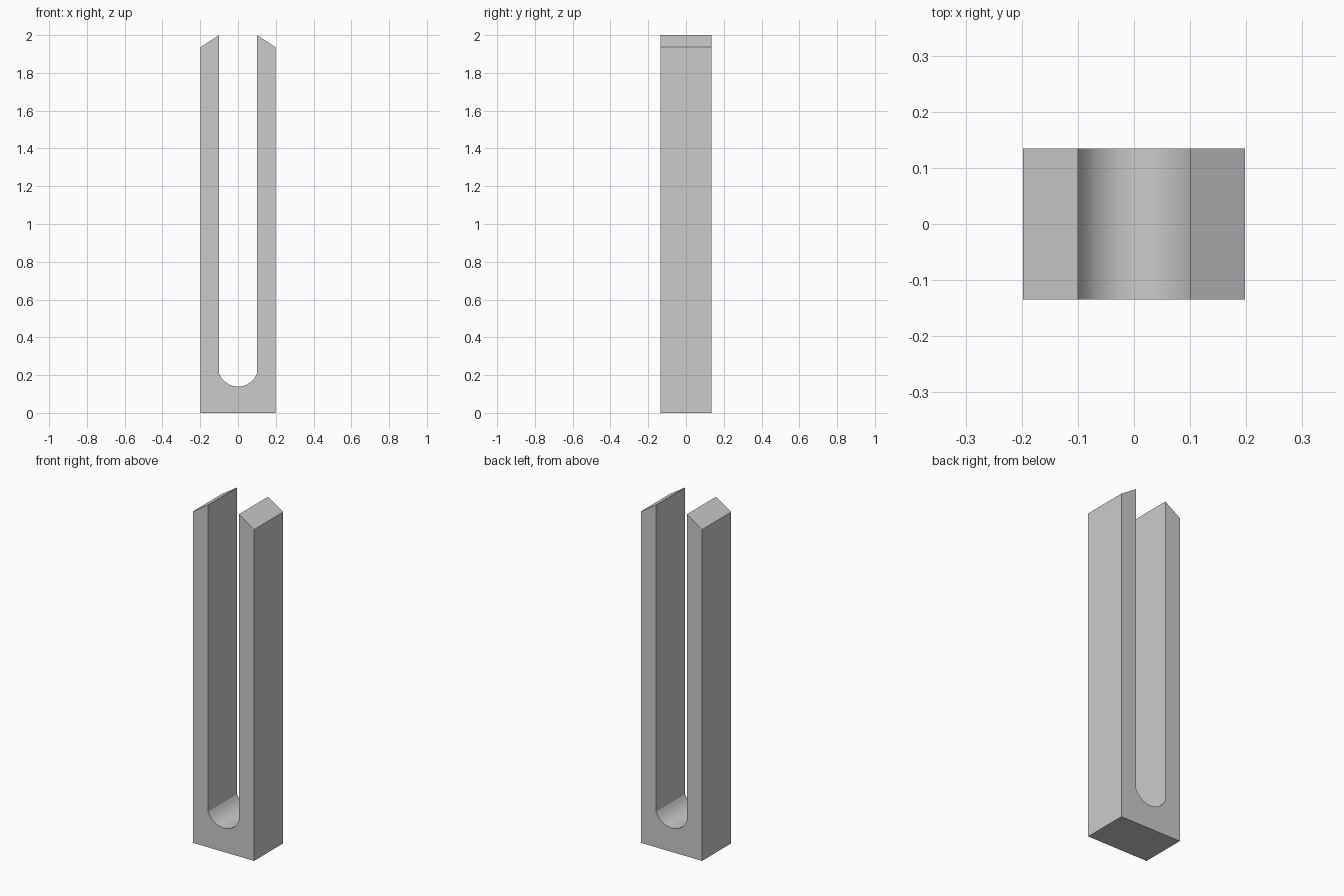
import bpy, bmesh
from math import sin, cos, asin, radians

if "Cube" in bpy.data.objects:
    bpy.data.objects.remove(bpy.data.objects["Cube"])

W, D = 0.198, 0.1345            # half width, half depth
SLOT, LOW, SIDE = 0.10, 0.139, 0.208   # slot half width, arc bottom, arc ends
TIP, SHOULDER = 2.0, 1.937

# Rounded slot floor, from right to left
sag = SIDE - LOW
r = (SLOT**2 + sag**2) / (2 * sag)
half = asin(SLOT / r)
N = 10
arc = [(r * sin(half * (1 - 2 * i / N)), LOW + r - r * cos(half * (1 - 2 * i / N)))
       for i in range(N + 1)]

# Front outline: base, sloped right prong, slot, sloped left prong
profile = ([(-W, 0), (W, 0), (W, SHOULDER), (SLOT, TIP)] + arc +
           [(-SLOT, TIP), (-W, SHOULDER)])

# Extrude the outline through the depth
bm = bmesh.new()
face = bm.faces.new([bm.verts.new((x, -D, z)) for x, z in profile])
ext = bmesh.ops.extrude_face_region(bm, geom=[face])
verts = [g for g in ext["geom"] if isinstance(g, bmesh.types.BMVert)]
bmesh.ops.translate(bm, verts=verts, vec=(0, 2 * D, 0))
bmesh.ops.recalc_face_normals(bm, faces=bm.faces)
mesh = bpy.data.meshes.new("slotted_post")
bm.to_mesh(mesh)
bm.free()

post = bpy.data.objects.new("slotted_post", mesh)
bpy.context.collection.objects.link(post)
bpy.context.view_layer.objects.active = post
post.select_set(True)
bpy.ops.object.shade_smooth_by_angle(angle=radians(25))
